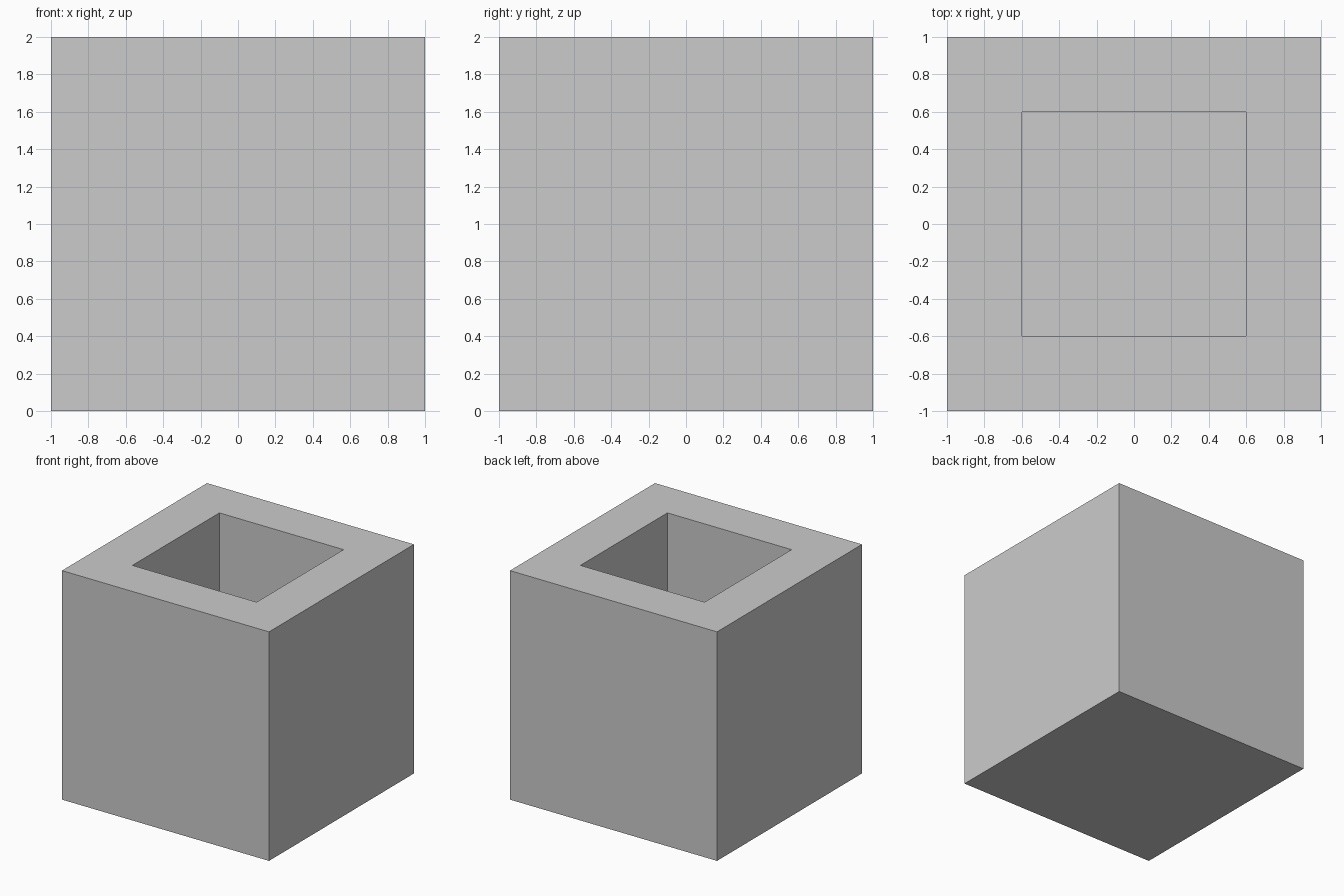
import bpy
import bmesh
from mathutils import Matrix, Vector

if "Cube" in bpy.data.objects:
    bpy.data.objects.remove(bpy.data.objects["Cube"])

SIZE = 2.0
WALL = 0.4   # wall and floor thickness

bm = bmesh.new()

# Solid block standing on the ground
bmesh.ops.create_cube(bm, size=SIZE, matrix=Matrix.Translation((0, 0, SIZE / 2)))

# Rim: inset the top face
top = max(bm.faces, key=lambda f: f.calc_center_median().z)
bmesh.ops.inset_region(bm, faces=[top], thickness=WALL, use_even_offset=True)

# Cavity: push the inner face down, leaving a closed floor
ret = bmesh.ops.extrude_discrete_faces(bm, faces=[top])
floor = ret["faces"][0]
bmesh.ops.translate(bm, verts=floor.verts, vec=Vector((0, 0, WALL - SIZE)))

bmesh.ops.recalc_face_normals(bm, faces=bm.faces)
mesh = bpy.data.meshes.new("hollow_block")
bm.to_mesh(mesh)
bm.free()
block = bpy.data.objects.new("hollow_block", mesh)
bpy.context.collection.objects.link(block)
